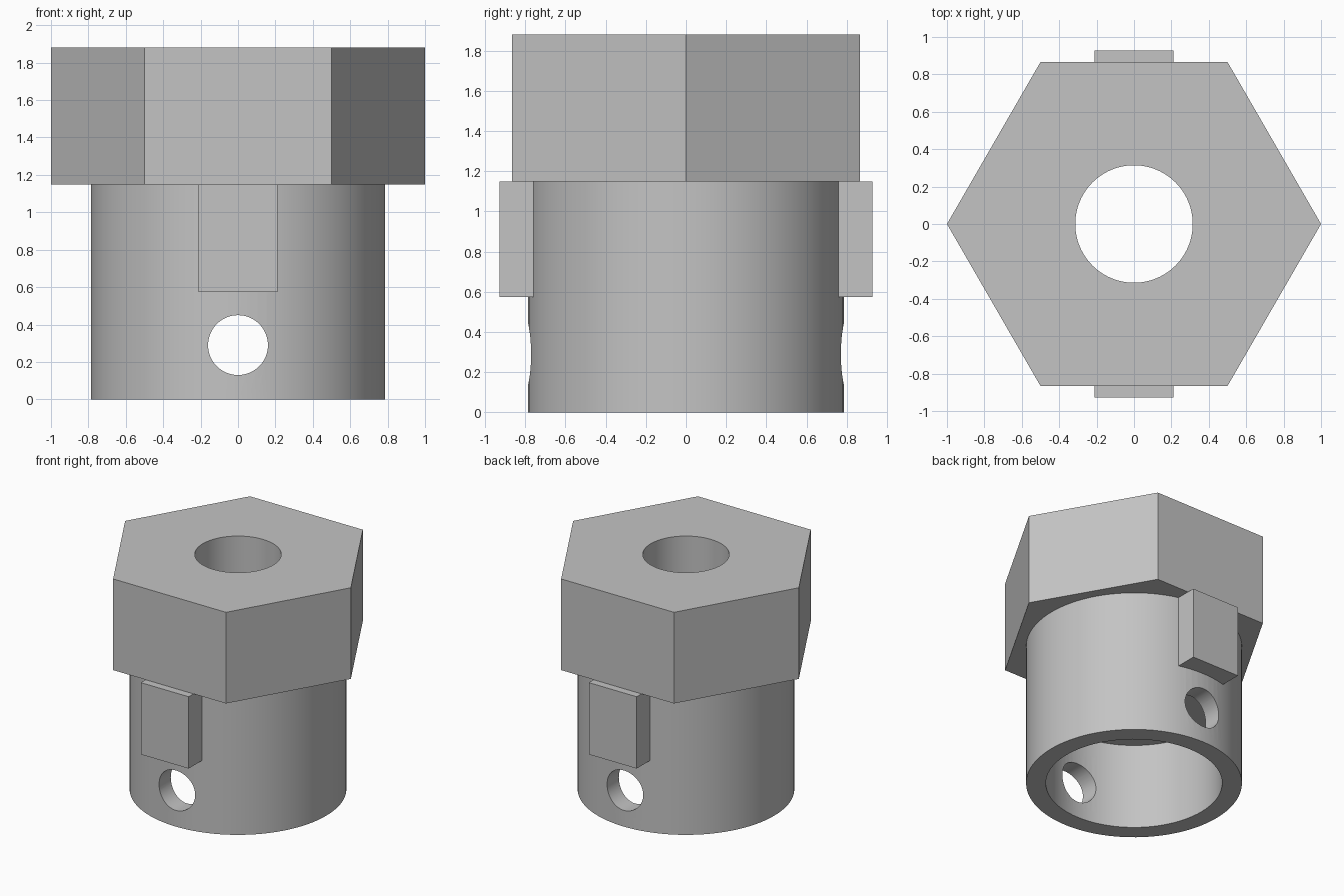
import bpy
import math

if "Cube" in bpy.data.objects:
    bpy.data.objects.remove(bpy.data.objects["Cube"])

SLEEVE_TOP, HEAD_TOP = 1.15, 1.88
SLEEVE_R, CAVITY_R, BORE_R, PIN_R = 0.787, 0.643, 0.314, 0.16
CAVITY_TOP, PIN_Z = 0.69, 0.29

grey = bpy.data.materials.new("plain grey")
grey.use_nodes = True
colour = (0.55, 0.55, 0.55, 1)
grey.diffuse_color = colour
grey.node_tree.nodes["Principled BSDF"].inputs["Base Color"].default_value = colour


def finish(obj, name):
    obj.name = name
    obj.data.materials.append(grey)
    return obj


def cylinder(name, radius, z0, z1, sides=96, turn=0):
    bpy.ops.mesh.primitive_cylinder_add(
        vertices=sides, radius=radius, depth=z1 - z0,
        location=(0, 0, (z0 + z1) / 2), rotation=(0, 0, turn))
    return finish(bpy.context.object, name)


def box(name, x0, x1, y0, y1, z0, z1):
    bpy.ops.mesh.primitive_cube_add(
        size=1, location=((x0 + x1) / 2, (y0 + y1) / 2, (z0 + z1) / 2))
    obj = bpy.context.object
    obj.scale = (x1 - x0, y1 - y0, z1 - z0)
    bpy.ops.object.transform_apply(location=False, rotation=False, scale=True)
    return finish(obj, name)


def cut(obj, cutter):
    mod = obj.modifiers.new("cut", "BOOLEAN")
    mod.operation = "DIFFERENCE"
    mod.solver = "EXACT"
    mod.object = cutter
    bpy.context.view_layer.objects.active = obj
    bpy.ops.object.modifier_apply(modifier=mod.name)


def smooth(obj):
    bpy.ops.object.select_all(action="DESELECT")
    obj.select_set(True)
    bpy.context.view_layer.objects.active = obj
    bpy.ops.object.shade_smooth_by_angle(angle=math.radians(30))


# Main parts
head = cylinder("hex_head", 1, SLEEVE_TOP, HEAD_TOP, 6, math.pi / 2)
sleeve = cylinder("sleeve", SLEEVE_R, 0, SLEEVE_TOP)

# Cutters: through bore, wide lower cavity, cross pin hole
bore = cylinder("bore_cutter", BORE_R, -0.5, 2.5)
cavity = cylinder("cavity_cutter", CAVITY_R, -0.5, CAVITY_TOP)
pin = cylinder("pin_cutter", PIN_R, -1.5, 1.5, 64)
pin.location.z = PIN_Z
pin.rotation_euler.x = math.pi / 2

cut(head, bore)
for cutter in (cavity, bore, pin):
    cut(sleeve, cutter)
for cutter in (bore, cavity, pin):
    bpy.data.objects.remove(cutter)
smooth(head)
smooth(sleeve)

# Keys under the head, front and back, seated into the sleeve wall
for name, side in (("front_key", -1), ("back_key", 1)):
    y0, y1 = sorted((side * 0.7, side * 0.927))
    box(name, -0.212, 0.212, y0, y1, SLEEVE_TOP / 2, SLEEVE_TOP)
